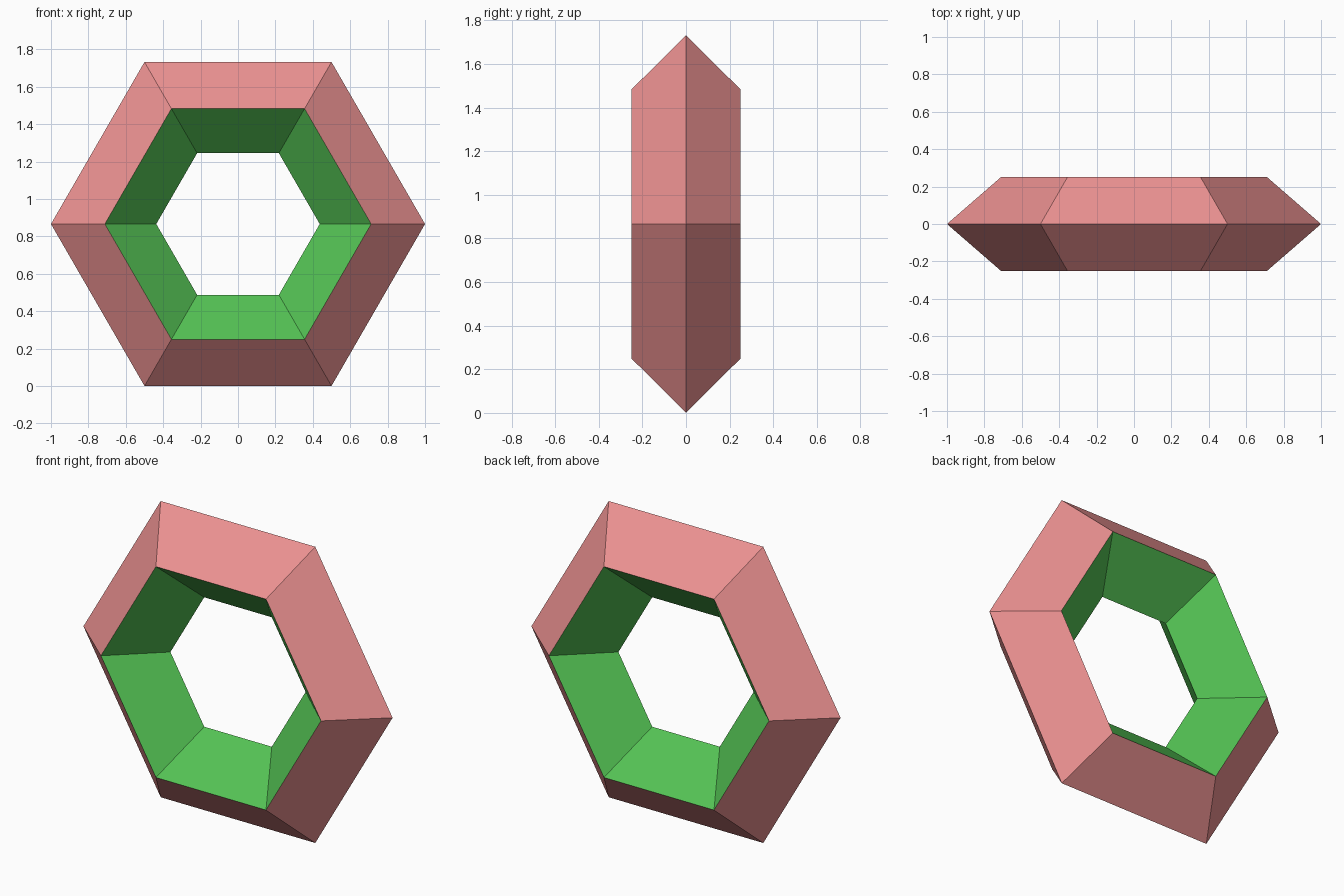
import bpy, bmesh
from math import cos, sin, pi

if "Cube" in bpy.data.objects:
    bpy.data.objects.remove(bpy.data.objects["Cube"])

SIDES = 6
MID_Z = cos(pi / 6)
# diamond cross-section at a corner: (radius, y)
PROFILE = [(1.0, 0.0), (0.712, -0.25), (0.437, 0.0), (0.712, 0.25)]


def material(name, color):
    mat = bpy.data.materials.new(name)
    mat.diffuse_color = (*color, 1)
    mat.use_nodes = True
    mat.node_tree.nodes["Principled BSDF"].inputs["Base Color"].default_value = mat.diffuse_color
    return mat


# hexagonal ring: the diamond swept around the y axis
bm = bmesh.new()
rings = []
for i in range(SIDES):
    a = 2 * pi * i / SIDES
    rings.append([bm.verts.new((r * cos(a), y, MID_Z + r * sin(a))) for r, y in PROFILE])
for i in range(SIDES):
    a, b = rings[i], rings[(i + 1) % SIDES]
    for j in range(4):
        k = (j + 1) % 4
        face = bm.faces.new((a[j], a[k], b[k], b[j]))
        face.material_index = 1 if j in (1, 2) else 0  # inner faces green
bmesh.ops.recalc_face_normals(bm, faces=bm.faces)

mesh = bpy.data.meshes.new("hexagonal_ring")
bm.to_mesh(mesh)
bm.free()
mesh.materials.append(material("outer_pink", (0.85, 0.29, 0.29)))
mesh.materials.append(material("inner_green", (0.09, 0.55, 0.09)))
ring = bpy.data.objects.new("hexagonal_ring", mesh)
bpy.context.collection.objects.link(ring)
